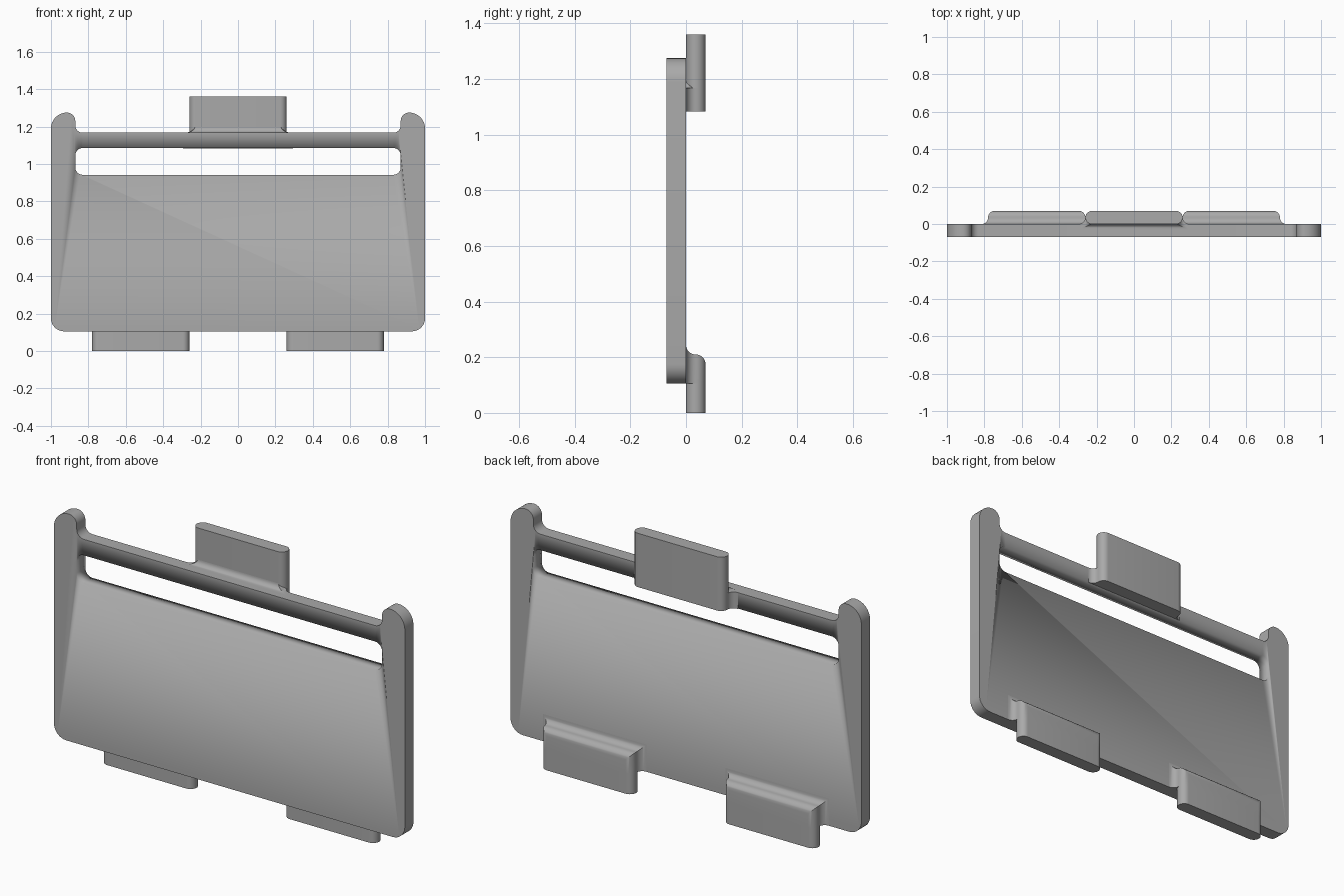
import bpy, bmesh
from math import sin, cos, pi, radians
from mathutils import Vector

cube = bpy.data.objects.get("Cube")
if cube:
    bpy.data.objects.remove(cube, do_unlink=True)

GREY = (0.4, 0.4, 0.4, 1)
mat = bpy.data.materials.new("plain grey")
mat.use_nodes = True
mat.diffuse_color = GREY
mat.node_tree.nodes["Principled BSDF"].inputs["Base Color"].default_value = GREY


def make(name, bm):
    bmesh.ops.recalc_face_normals(bm, faces=bm.faces)
    mesh = bpy.data.meshes.new(name)
    bm.to_mesh(mesh)
    bm.free()
    obj = bpy.data.objects.new(name, mesh)
    bpy.context.collection.objects.link(obj)
    mesh.materials.append(mat)
    bpy.ops.object.select_all(action='DESELECT')
    obj.select_set(True)
    bpy.context.view_layer.objects.active = obj
    bpy.ops.object.shade_smooth_by_angle(angle=radians(35))
    return obj


def rounded(corners, steps=8):
    """Outline through (x, z, radius) corners with each one rounded."""
    pts = []
    for i, (x, z, r) in enumerate(corners):
        c = Vector((x, z))
        before = (Vector(corners[i - 1][:2]) - c).normalized()
        after = (Vector(corners[(i + 1) % len(corners)][:2]) - c).normalized()
        for k in range(steps + 1):
            a = k / steps * pi / 2
            pts.append(c + r * (before * (1 - sin(a)) + after * (1 - cos(a))))
    return pts


def prism(name, outline, y0, y1):
    bm = bmesh.new()
    face = bm.faces.new([bm.verts.new((p.x, y0, p.y)) for p in outline])
    new = bmesh.ops.extrude_face_region(bm, geom=[face])["geom"]
    bmesh.ops.translate(bm, vec=(0, y1 - y0, 0),
                        verts=[v for v in new if isinstance(v, bmesh.types.BMVert)])
    return make(name, bm)


def loft(name, rings):
    bm = bmesh.new()
    loops = [[bm.verts.new(p) for p in ring] for ring in rings]
    for a, b in zip(loops, loops[1:]):
        for i in range(len(a)):
            j = (i + 1) % len(a)
            bm.faces.new((a[i], a[j], b[j], b[i]))
    bm.faces.new(loops[0])
    bm.faces.new(loops[-1])
    return make(name, bm)


# Tab edge profiles as (y, outward offset)
R, DEPTH, N = 0.035, 0.07, 8
arc = [i / N * pi / 2 for i in range(N + 1)]
outer_round = [(DEPTH - R + R * sin(a), R * cos(a) - R) for a in arc]
flared = [(R - R * cos(a), R - R * sin(a)) for a in arc] + outer_round[1:]
both_round = [(R - R * cos(a), R * sin(a) - R) for a in arc] + outer_round[1:]


def tab_piece(name, x0, x1, z0, z1, profile, flare_top=False):
    rings = []
    for y, o in profile:
        top = z1 + (o if flare_top else 0)
        rings.append([(x0 - o, y, z0), (x1 + o, y, z0), (x1 + o, y, top), (x0 - o, y, top)])
    return loft(name, rings)


# Main plate with raised horns and a long slot
half = [(1, 0.105, 0.07), (1, 1.275, 0.085), (0.87, 1.275, 0.045), (0.87, 1.167, 0.04)]
outline = rounded(half + [(-x, z, r) for x, z, r in reversed(half)])
plate = prism("plate", outline, -0.07, 0)
slot = [(-0.87, 0.942, 0.04), (0.87, 0.942, 0.04), (0.87, 1.085, 0.04), (-0.87, 1.085, 0.04)]
cutter = prism("slot_cutter", rounded(slot), -0.2, 0.2)
cutter.hide_render = True
cut = plate.modifiers.new("slot", 'BOOLEAN')
cut.operation = 'DIFFERENCE'
cut.solver = 'EXACT'
cut.object = cutter
bpy.context.view_layer.objects.active = plate
bpy.ops.object.modifier_apply(modifier=cut.name)
bpy.data.objects.remove(cutter, do_unlink=True)

# Top tab: flared where it meets the plate, rounded above
tab_piece("top_tab_root", -0.26, 0.26, 1.083, 1.167, flared)
tab_piece("top_tab", -0.26, 0.26, 1.167, 1.36, both_round)

# Fillet between the plate's upper edge and the top tab
rings = []
for a in arc:
    o, z = 0.03 * (1 - sin(a)), 1.167 + 0.03 * (1 - cos(a))
    x = 0.23 + 2 * o
    rings.append([(-x, -o, z), (x, -o, z), (0.255, 0.03, z), (-0.255, 0.03, z)])
loft("top_tab_fillet", rings)

# Two bottom tabs
for side, x0 in (("left", 0.26), ("right", -0.78)):
    tab_piece(side + "_bottom_tab_root", x0, x0 + 0.52, 0.105, 0.21, flared, True)
    tab_piece(side + "_bottom_tab", x0, x0 + 0.52, 0, 0.105, both_round)
